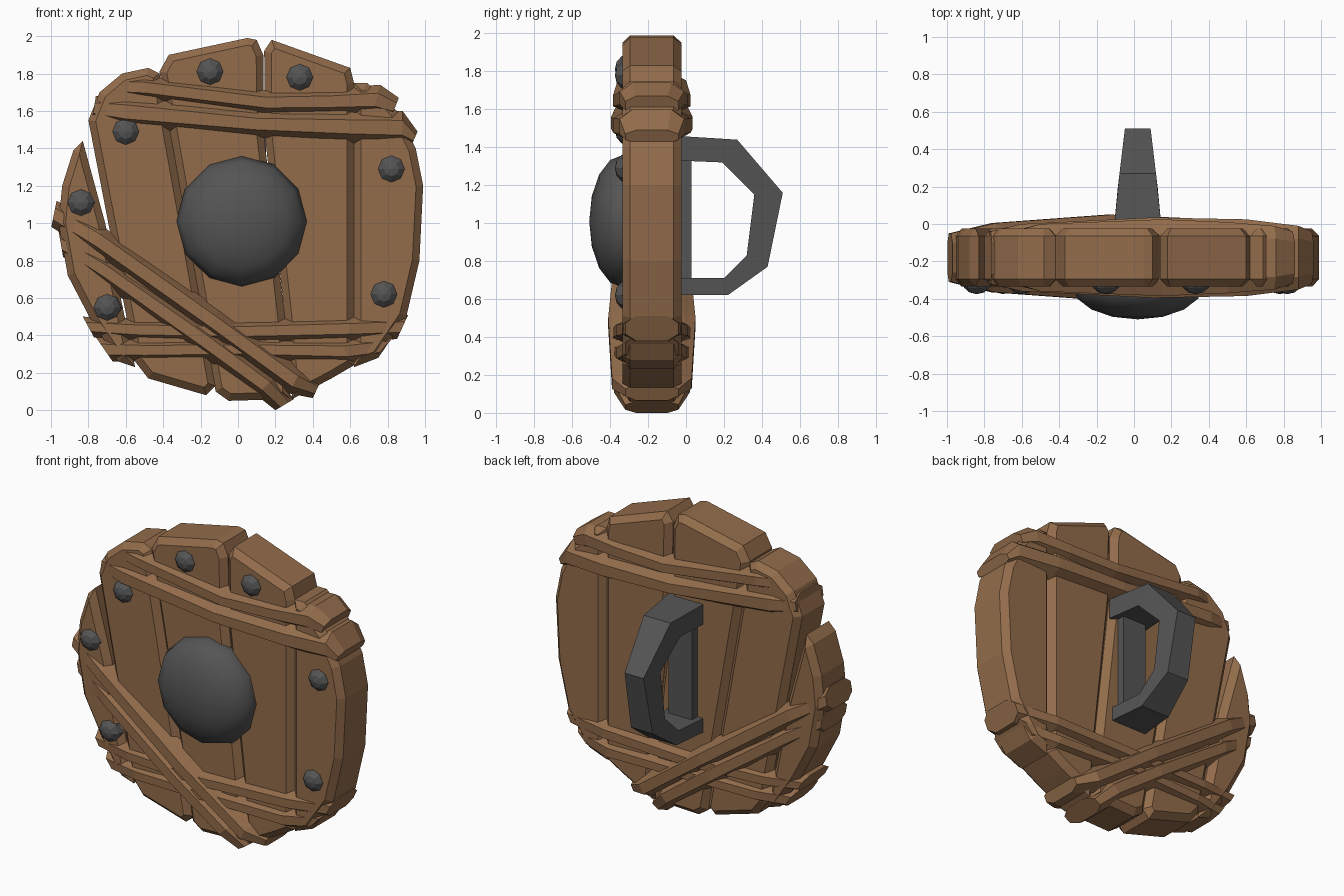
import bpy, bmesh, math
from mathutils import Matrix

if "Cube" in bpy.data.objects:
    bpy.data.objects.remove(bpy.data.objects["Cube"])


def material(name, rgb):
    m = bpy.data.materials.new(name)
    m.diffuse_color = (*rgb, 1)
    m.use_nodes = True
    m.node_tree.nodes["Principled BSDF"].inputs["Base Color"].default_value = m.diffuse_color
    return m


WOOD = material("brown wood", (0.29, 0.15, 0.07))
IRON = material("dark iron", (0.09, 0.09, 0.09))
MID_Y = -0.18


def finish(bm, name, mat):
    bmesh.ops.recalc_face_normals(bm, faces=bm.faces[:])
    me = bpy.data.meshes.new(name)
    bm.to_mesh(me)
    bm.free()
    me.materials.append(mat)
    ob = bpy.data.objects.new(name, me)
    bpy.context.collection.objects.link(ob)
    return ob


def plank(name, outline):
    """Flat board with chamfered front and back rims."""
    bm = bmesh.new()
    rings = [[bm.verts.new((x, y, z)) for x, z in outline] for y in (-0.295, -0.065)]
    caps = [bm.faces.new(r) for r in rings]
    n = len(outline)
    for i in range(n):
        j = (i + 1) % n
        bm.faces.new((rings[0][i], rings[0][j], rings[1][j], rings[1][i]))
    bmesh.ops.recalc_face_normals(bm, faces=bm.faces[:])
    for cap in caps:
        bmesh.ops.inset_region(bm, faces=[cap], thickness=0.038, depth=0.04,
                               use_even_offset=True, use_boundary=True)
    finish(bm, name, WOOD)


def strap(name, stations):
    """Octagonal loft; station = top x, top z, bottom x, bottom z, half depth."""
    section = [(0, -.6), (.28, -1), (.72, -1), (1, -.6),
               (1, .6), (.72, 1), (.28, 1), (0, .6)]
    bm = bmesh.new()
    rings = [[bm.verts.new((tx + (bx - tx) * f, MID_Y + h * d, tz + (bz - tz) * f))
              for f, d in section] for tx, tz, bx, bz, h in stations]
    for a, b in zip(rings, rings[1:]):
        for i in range(8):
            j = (i + 1) % 8
            bm.faces.new((a[i], a[j], b[j], b[i]))
    bm.faces.new(rings[0])
    bm.faces.new(rings[-1])
    finish(bm, name, WOOD)


def dome(name, x, y, z, r, depth, seg, rings):
    bm = bmesh.new()
    bmesh.ops.create_uvsphere(bm, u_segments=seg, v_segments=rings, radius=1)
    bm.transform(Matrix.Translation((x, y, z)) @ Matrix.Diagonal((r, depth, r, 1))
                 @ Matrix.Rotation(math.pi / 2, 4, 'X'))
    return finish(bm, name, IRON)


# Vertical boards, left to right
plank("board_outer_left", [(-.83, 1.44), (-.88, 1.39), (-.94, 1.2), (-.96, 1), (-.91, .72),
                           (-.78, .47), (-.64, .26), (-.55, .23), (-.71, 1)])
plank("board_left", [(-.8, 1.55), (-.74, 1.7), (-.62, 1.8), (-.48, 1.83), (-.42, 1.8),
                     (-.37, 1.53), (-.12, .13), (-.17, .08), (-.48, .17), (-.55, .26)])
plank("board_middle", [(-.42, 1.81), (-.37, 1.9), (.05, 1.99), (.1, 1.98), (.135, 1.9),
                       (.14, 1.46), (.25, .5), (.28, .06), (-.05, .05), (-.12, .1),
                       (-.37, 1.53)])
plank("board_right", [(.14, 1.92), (.18, 1.98), (.6, 1.83), (.62, 1.75), (.62, .24),
                      (.5, .17), (.29, .06), (.25, .5), (.145, 1.46)])
plank("board_outer_right", [(.62, 1.75), (.69, 1.75), (.85, 1.6), (.95, 1.4), (.99, 1.2),
                            (.97, .8), (.9, .5), (.75, .28), (.62, .23)])

# Wrapped straps: top pair, bottom pair, diagonal pair
strap("top_strap_upper", [(-.62, 1.79, -.67, 1.67, .14), (-.5, 1.79, -.5, 1.66, .18),
                          (.15, 1.71, .15, 1.58, .205), (.5, 1.72, .5, 1.58, .19),
                          (.76, 1.74, .72, 1.58, .17), (.86, 1.67, .82, 1.57, .14)])
strap("top_strap_lower", [(-.76, 1.68, -.78, 1.55, .14), (-.6, 1.68, -.6, 1.51, .18),
                          (.1, 1.6, .1, 1.46, .215), (.6, 1.6, .6, 1.43, .205),
                          (.88, 1.6, .88, 1.42, .17), (.96, 1.49, .93, 1.42, .14)])
strap("bottom_strap_upper", [(-.83, .5, -.77, .39, .14), (-.55, .49, -.55, .37, .18),
                             (0, .48, 0, .36, .205), (.6, .5, .6, .37, .19),
                             (.91, .51, .85, .38, .14)])
strap("bottom_strap_lower", [(-.76, .39, -.67, .26, .14), (-.5, .38, -.5, .26, .18),
                             (0, .38, 0, .27, .2), (.55, .38, .6, .25, .185),
                             (.85, .41, .72, .27, .14)])
strap("diagonal_strap_upper", [(-.97, 1.12, -.998, .98, .13), (-.72, .98, -.78, .84, .185),
                               (-.1, .54, -.17, .41, .23), (.34, .22, .27, .09, .21),
                               (.44, .15, .4, .065, .14)])
strap("diagonal_strap_lower", [(-.96, .96, -.935, .82, .13), (-.72, .83, -.72, .67, .175),
                               (-.15, .44, -.22, .31, .215), (.2, .18, .1, .08, .2),
                               (.3, .06, .2, 0, .14)])

# Round iron boss and rivets on the front
boss = dome("centre_boss", .02, -.33, 1.01, .35, .18, 12, 8)
for p in boss.data.polygons:
    p.use_smooth = True
for i, (x, z) in enumerate([(-.15, 1.81), (.33, 1.78), (-.6, 1.49), (.82, 1.29),
                            (.78, .62), (-.7, .55), (-.84, 1.11)]):
    dome(f"rivet_{i + 1}", x, -.305, z, .08, .07, 8, 6)

# Tapered hand grip on the back, with its mounting plate
outer = [(-.05, 1.46), (.27, 1.44), (.51, 1.16), (.43, .77), (.22, .62), (-.05, .62)]
inner = [(-.05, 1.33), (.19, 1.32), (.36, 1.15), (.32, .83), (.2, .71), (-.05, .71)]
bm = bmesh.new()
loops = []
for y_z in zip(outer, inner):
    (yo, zo), (yi, zi) = y_z
    wo, wi = (.13 - .12 * max(y, 0) for y in (yo, yi))
    loops.append([bm.verts.new(c) for c in ((.02 - wo, yo, zo), (.02 + wo, yo, zo),
                                            (.02 + wi, yi, zi), (.02 - wi, yi, zi))])
for a, b in zip(loops, loops[1:]):
    for i in range(4):
        j = (i + 1) % 4
        bm.faces.new((a[i], a[j], b[j], b[i]))
bm.faces.new(loops[0])
bm.faces.new(loops[-1])
finish(bm, "hand_grip", IRON)

bm = bmesh.new()
bmesh.ops.create_cube(bm, size=1)
bm.transform(Matrix.Translation((.02, -.01, 1.02)) @ Matrix.Diagonal((.17, .08, .66, 1)))
finish(bm, "grip_plate", IRON)
